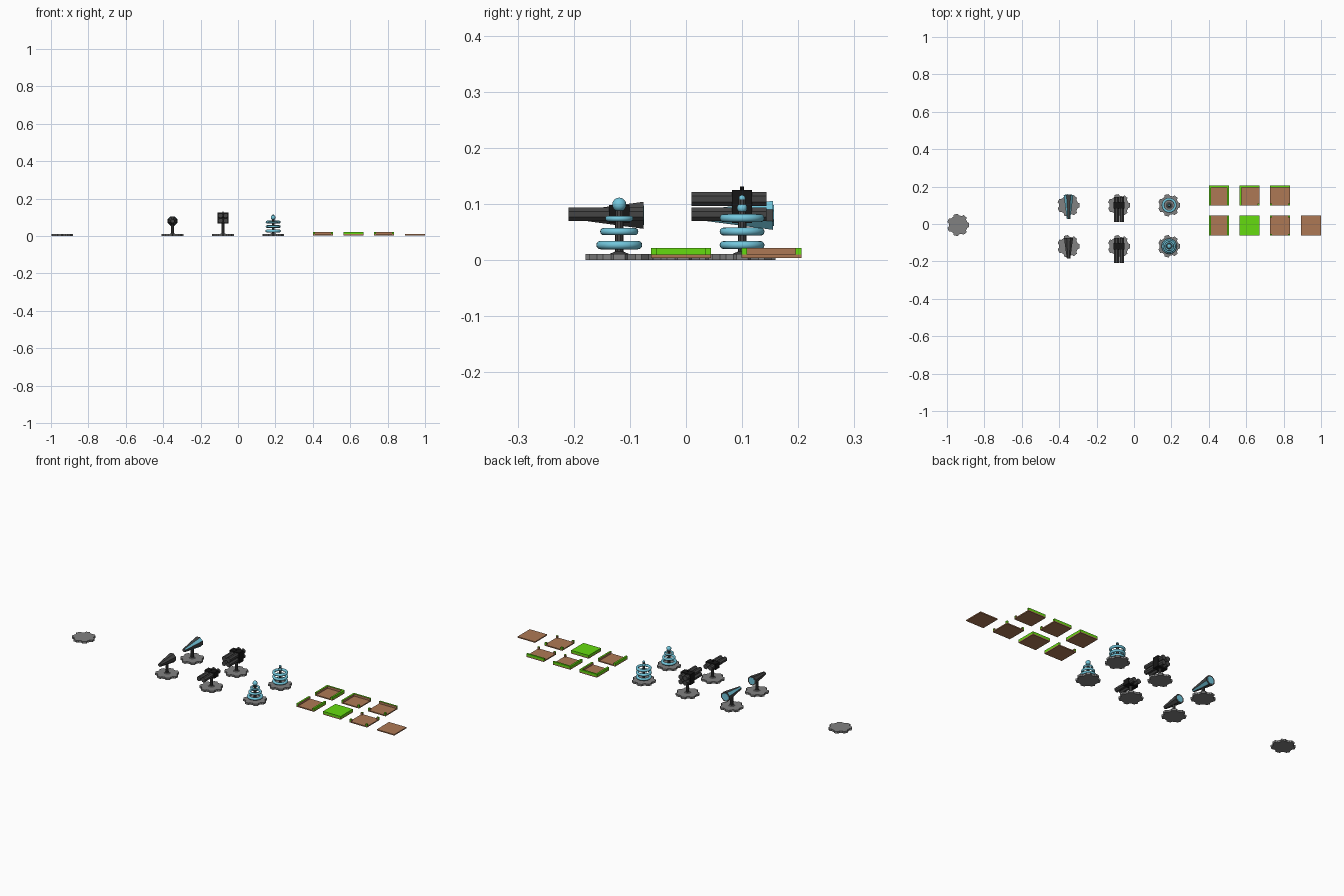
import bpy, bmesh
from math import pi, sin, cos, radians
from mathutils import Matrix

if "Cube" in bpy.data.objects:
    bpy.data.objects.remove(bpy.data.objects["Cube"])


def mat(name, rgb):
    m = bpy.data.materials.new(name)
    m.diffuse_color = (*rgb, 1)
    m.use_nodes = True
    m.node_tree.nodes["Principled BSDF"].inputs["Base Color"].default_value = m.diffuse_color
    return m


GREY = mat("stone_grey", (0.22, 0.22, 0.22))
DARK = mat("dark_metal", (0.06, 0.06, 0.06))
BLACK = mat("black_metal", (0.008, 0.008, 0.008))
BLUE = mat("light_blue", (0.17, 0.57, 0.72))
BROWN = mat("earth", (0.42, 0.19, 0.09))
GREEN = mat("grass", (0.13, 0.71, 0.005))


def finish(name, bm, *mats, smooth=False):
    me = bpy.data.meshes.new(name)
    bmesh.ops.recalc_face_normals(bm, faces=bm.faces)
    for f in bm.faces:
        f.smooth = smooth
    bm.to_mesh(me)
    bm.free()
    for m in mats:
        me.materials.append(m)
    ob = bpy.data.objects.new(name, me)
    bpy.context.collection.objects.link(ob)
    return ob


def add_box(bm, lo, hi):
    size = [b - a for a, b in zip(lo, hi)]
    mid = [(a + b) / 2 for a, b in zip(lo, hi)]
    r = bmesh.ops.create_cube(bm, size=1, matrix=Matrix.Translation(mid) @ Matrix.Diagonal((*size, 1)))
    return {f for v in r["verts"] for f in v.link_faces}


def cylinder(name, loc, r1, r2, depth, m, sides=8, along_y=False):
    # along_y: r1 is the back end, r2 the front (-y) end
    bm = bmesh.new()
    rot = Matrix.Rotation(pi / 2, 4, 'X') if along_y else Matrix()
    bmesh.ops.create_cone(bm, cap_ends=True, segments=sides, radius1=r1, radius2=r2, depth=depth,
                          matrix=Matrix.Translation(loc) @ rot @ Matrix.Rotation(pi / sides, 4, 'Z'))
    return finish(name, bm, m)


def ball(name, loc, r):
    bm = bmesh.new()
    bmesh.ops.create_uvsphere(bm, u_segments=20, v_segments=12, radius=r, matrix=Matrix.Translation(loc))
    return finish(name, bm, BLUE, smooth=True)


def ring(name, loc, outer, tube):
    bm = bmesh.new()
    n, k, R = 32, 12, outer - tube
    g = [[bm.verts.new((loc[0] + (R + tube * cos(b)) * cos(a), loc[1] + (R + tube * cos(b)) * sin(a),
                        loc[2] + tube * sin(b)))
          for b in (2 * pi * j / k for j in range(k))] for a in (2 * pi * i / n for i in range(n))]
    for i in range(n):
        for j in range(k):
            i2, j2 = (i + 1) % n, (j + 1) % k
            bm.faces.new((g[i][j], g[i2][j], g[i2][j2], g[i][j2]))
    return finish(name, bm, BLUE, smooth=True)


def pad(name, x, y):
    # seven-lobed flat foot
    bm = bmesh.new()
    vs = []
    for i in range(7):
        for da, r in ((-17, .051), (-10, .06), (10, .06), (17, .051)):
            a = radians(i * 360 / 7 + da)
            vs.append(bm.verts.new((x + r * cos(a), y + r * sin(a), 0)))
    f = bm.faces.new(vs)
    up = bmesh.ops.extrude_face_region(bm, geom=[f])["geom"]
    bmesh.ops.translate(bm, vec=(0, 0, .011), verts=[v for v in up if isinstance(v, bmesh.types.BMVert)])
    return finish(name, bm, GREY)


def base(name, x, y, top, r=.008):
    pad(name + "_pad", x, y)
    cylinder(name + "_collar", (x, y, .013), .02, r, .005, DARK)
    cylinder(name + "_stem", (x, y, (top + .01) / 2), r, r, top - .01, DARK)


pad("empty_pad", -.94, -.005)
FRONT, BACK = -.119, .1

# cone cannons: plain in front, striped behind
for name, y, y0, y1, r, striped in (("cone_cannon", FRONT, -.185, -.076, .026, False),
                                    ("striped_cannon", BACK, .028, .155, .028, True)):
    base(name, -.35, y, .075)
    ob = cylinder(name + "_barrel", (-.35, (y0 + y1) / 2, .08), r, .01, y1 - y0, DARK, along_y=True)
    ob.data.materials.append(BLUE)
    if striped:
        sides = [p for p in ob.data.polygons if len(p.vertices) == 4]
        for i, p in enumerate(sides):
            p.material_index = i % 2
    cylinder(name + "_back_glow", (-.35, y1, .08), r * .72, r * .72, .003, BLUE, along_y=True)

# multi-barrel guns: two barrels in front, four behind
for name, y, rows in (("twin_gun", FRONT, (.082,)), ("quad_gun", BACK, (.082, .109))):
    base(name, -.08, y, .07)
    bm = bmesh.new()
    add_box(bm, (-.11, y - .018, .066), (-.05, y + .018, rows[-1] + .016))
    finish(name + "_housing", bm, BLACK)
    cylinder(name + "_peg", (-.08, y, rows[-1] + .018), .004, .004, .008, BLACK)
    for z in rows:
        for s in (-1, 1):
            cylinder(name + "_barrel", (-.08 + s * .0135, y - .0235, z), .0132, .0132, .134, DARK, along_y=True)

# coil towers: tapering in front, straight behind
base("tapered_coil", .188, FRONT, .092, .007)
for z, R, t in ((.027, .041, .0075), (.051, .034, .0065), (.074, .025, .005)):
    ring("tapered_coil_ring", (.188, FRONT, z), R, t)
ball("tapered_coil_ball", (.188, FRONT, .099), .0125)
base("straight_coil", .188, BACK, .108, .007)
for z in (.027, .051, .075):
    ring("straight_coil_ring", (.188, BACK, z), .04, .0072)
ball("straight_coil_ball", (.188, BACK, .093), .009)
ball("straight_coil_tip", (.188, BACK, .11), .006)

# ground tiles: earth slab with grass blocks, earth-coloured inside walls
H, W, Z0, Z1, Z2 = .0535, .01, .004, .010, .022
BLOCK = {"L": (-H, -H, W - H, H), "R": (H - W, -H, H, H), "B": (-H, H - W, H, H), "F": (-H, -H, H, W - H),
         "fl": (-H, -H, W - H, W - H), "fr": (H - W, -H, H, W - H),
         "bl": (-H, H - W, W - H, H), "br": (H - W, H - W, H, H), "all": (-H, -H, H, H)}


def tile(name, x, y, parts):
    bm = bmesh.new()
    add_box(bm, (x - H, y - H, Z0), (x + H, y + H, Z1))
    finish(name + "_earth", bm, BROWN)
    if not parts:
        return
    bm = bmesh.new()
    for key in parts:
        a, b, c, d = BLOCK[key]
        for f in add_box(bm, (x + a, y + b, Z1), (x + c, y + d, Z2)):
            m = f.calc_center_median()
            inside = max(abs(m.x - x), abs(m.y - y)) < H - 1e-4
            f.normal_update()
            on_side = abs(f.normal.z) < .5
            f.material_index = 1 if on_side and inside else 0
            # wall ends and inner faces show earth, outer faces grass
    finish(name + "_grass", bm, GREEN, BROWN)


X1, X2, X3, X4, YF, YB = .455, .618, .78, .9465, -.009, .152
tile("straight_tile", X1, YF, ("L", "R"))
tile("full_tile", X2, YF, ("all",))
tile("cross_tile", X3, YF, ("fl", "fr", "bl", "br"))
tile("flat_tile", X4, YF, ())
tile("end_tile", X1, YB, ("L", "R", "B"))
tile("corner_tile", X2, YB, ("L", "B", "fr"))
tile("junction_tile", X3, YB, ("B", "fl", "fr"))
